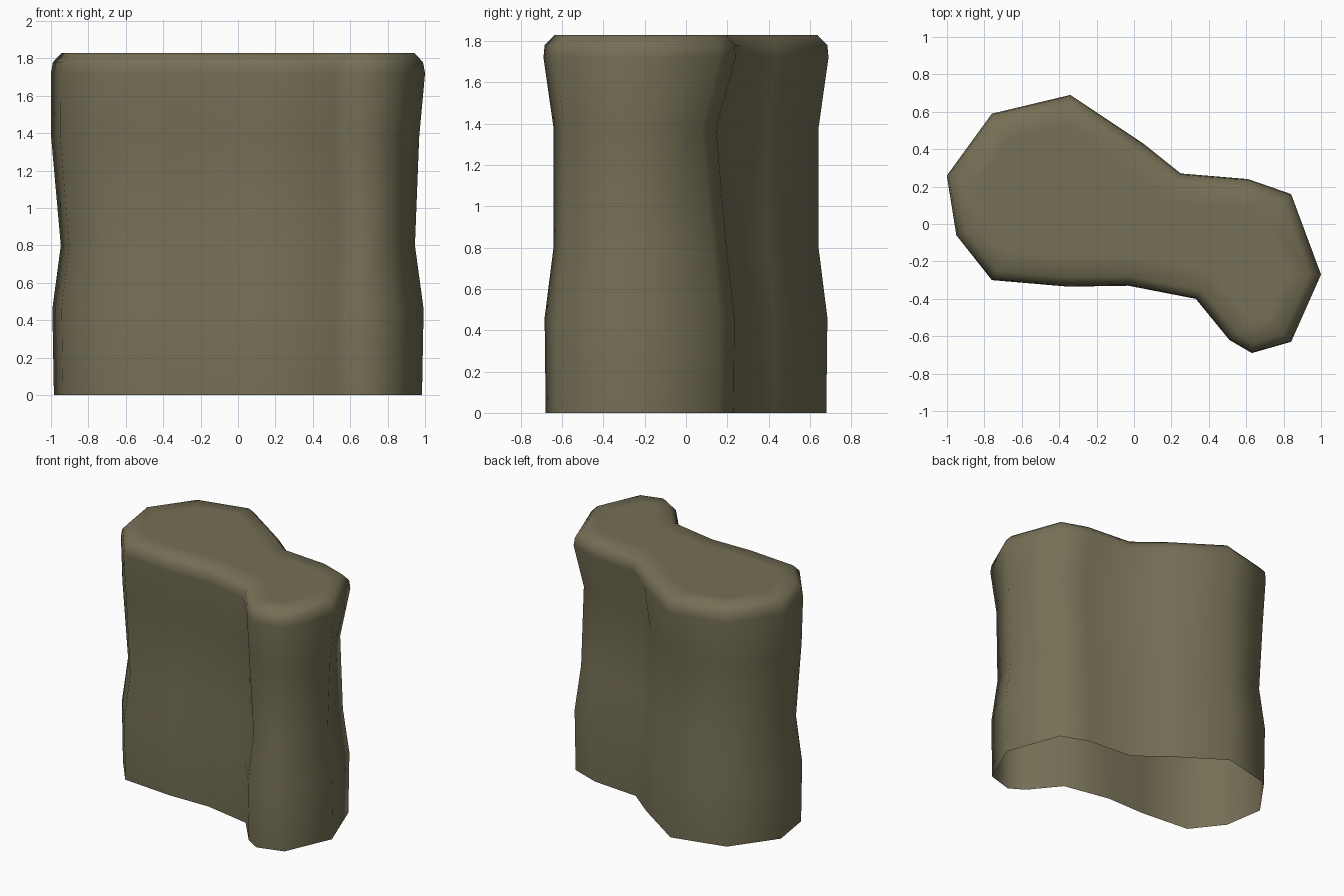
import bpy
import bmesh
from mathutils import Vector

cube = bpy.data.objects.get("Cube")
if cube:
    bpy.data.objects.remove(cube, do_unlink=True)

stone = bpy.data.materials.new("olive_stone")
stone.use_nodes = True
colour = (0.18, 0.16, 0.092, 1)
stone.diffuse_color = colour
bsdf = next(n for n in stone.node_tree.nodes if n.type == 'BSDF_PRINCIPLED')
bsdf.inputs["Base Color"].default_value = colour
bsdf.inputs["Roughness"].default_value = 0.9

# Plan outline, counter-clockwise
outline = [Vector(p) for p in (
    (-1, .26), (-.95, -.06), (-.76, -.30), (-.35, -.335), (-.03, -.33), (.33, -.40),
    (.51, -.62), (.63, -.69), (.84, -.63), (1, -.27), (.84, .16), (.61, .24),
    (.25, .27), (.05, .43), (-.34, .69), (-.76, .59))]

# Height, inset across x, inset across y, shift in x, pinch behind the narrow end
levels = [
    (0, .015, .01, 0, 0),
    (.46, .007, .005, 0, 0),
    (.80, .05, .045, 0, 0),
    (1.38, .015, .045, -.015, .05),
    (1.72, 0, 0, 0, 0),
    (1.78, .01, .005, 0, 0),
    (1.83, .055, .05, 0, 0),
    (1.83, .16, .16, 0, 0),
]


def inset_direction(i):
    """Mitred inward direction at an outline corner."""
    before, here, after = outline[i - 1], outline[i], outline[(i + 1) % len(outline)]
    a, b = (here - before).normalized(), (after - here).normalized()
    na, nb = Vector((-a.y, a.x)), Vector((-b.y, b.x))
    return (na + nb) / (1 + na.dot(nb))


def make_ring(bm, z, inset_x, inset_y, shift, pinch):
    ring = []
    for i, p in enumerate(outline):
        d = inset_direction(i)
        behind = pinch if p.x > .2 and p.y > .1 else 0
        ring.append(bm.verts.new((p.x + d.x * inset_x + shift, p.y + d.y * inset_y - behind, z)))
    return ring


# Upright block with waisted sides, chamfered top and open bottom
bm = bmesh.new()
rings = [make_ring(bm, *level) for level in levels]
count = len(outline)
for low, high in zip(rings, rings[1:]):
    for i in range(count):
        j = (i + 1) % count
        bm.faces.new((low[i], low[j], high[j], high[i]))
bm.faces.new(rings[-1])
for face in bm.faces:
    face.smooth = True

mesh = bpy.data.meshes.new("standing_stone")
bm.to_mesh(mesh)
bm.free()
mesh.materials.append(stone)
block = bpy.data.objects.new("standing_stone", mesh)
bpy.context.collection.objects.link(block)
